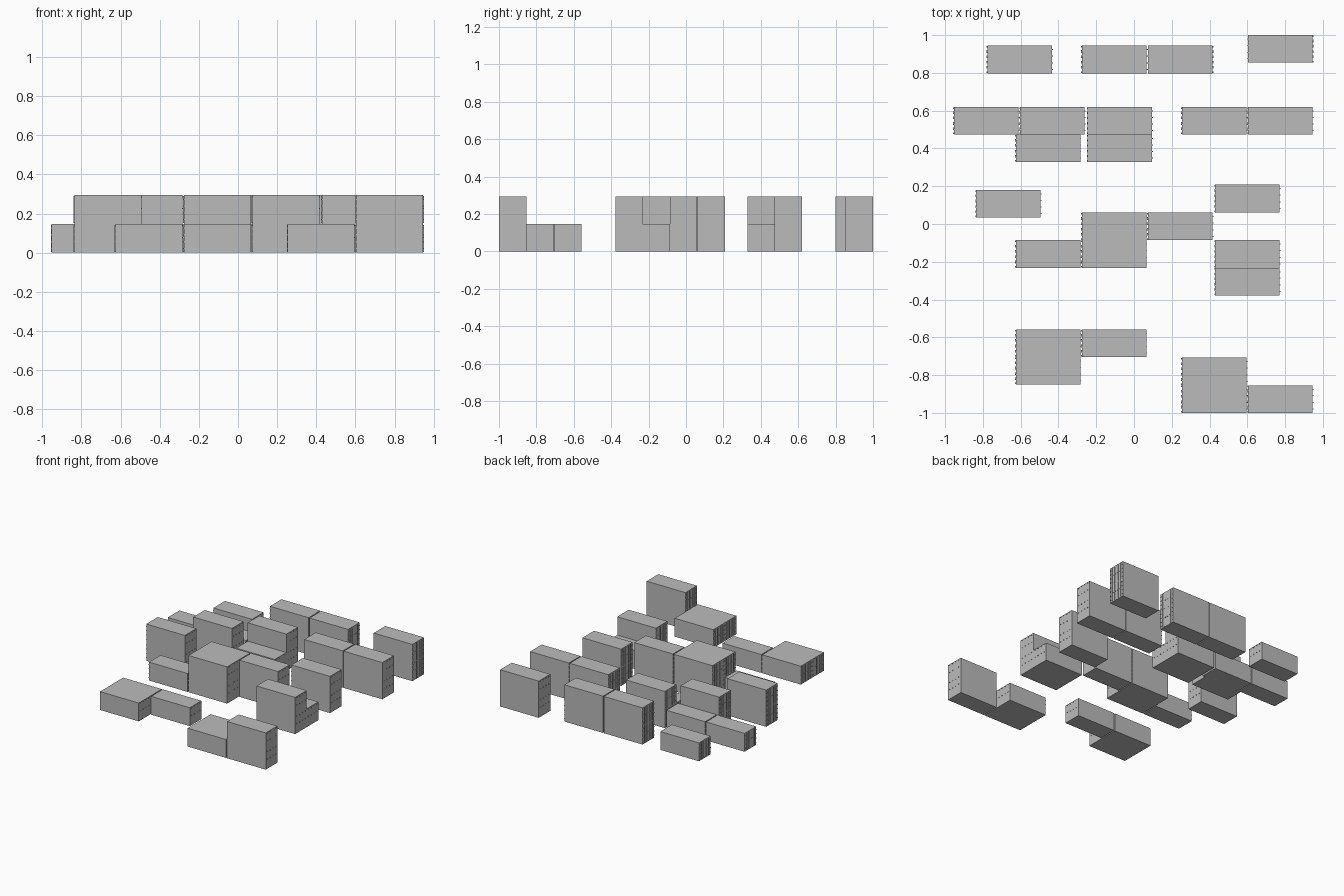
import bpy
import bmesh
from mathutils import Matrix, Vector

cube = bpy.data.objects.get("Cube")
if cube:
    bpy.data.objects.remove(cube)

# One container: length, width and height
L, W, H = 0.35, 0.146, 0.147
PROUD = 0.004


def material(name, value):
    mat = bpy.data.materials.new(name)
    mat.use_nodes = True
    colour = (value, value, value, 1)
    mat.diffuse_color = colour
    mat.node_tree.nodes["Principled BSDF"].inputs["Base Color"].default_value = colour
    return mat


steel = material("grey steel", 0.5)


def box(bm, centre, size):
    m = Matrix.Translation(centre) @ Matrix.Diagonal((*size, 1))
    bmesh.ops.create_cube(bm, size=1, matrix=m)


def container_mesh():
    bm = bmesh.new()
    box(bm, (0, 0, H / 2), (L - 2 * PROUD, W, H))
    end = L / 2 - PROUD / 2
    # Door end: locking bars, handles and hinges
    for side in (-1, 1):
        for y in (0.02, 0.047):
            box(bm, (-end, side * y, H / 2), (PROUD, 0.004, H * 0.94))
            box(bm, (-end, side * (y - 0.006), H * 0.52), (PROUD, 0.012, 0.004))
        for z in (0.15, 0.38, 0.62, 0.85):
            box(bm, (-end, side * 0.067, H * z), (PROUD, 0.008, 0.006))
    # Plain end: two rows of bolts
    for y in (-0.052, -0.018, 0.018, 0.052):
        for z in (0.53, 0.94):
            box(bm, (end, y, H * z), (PROUD, 0.005, 0.005))
    mesh = bpy.data.meshes.new("container")
    bm.to_mesh(mesh)
    bm.free()
    mesh.materials.append(steel)
    return mesh


mesh = container_mesh()


def stack(name, x, y, levels=1, turned=False):
    """Stack containers; x and y give the low corner of the footprint."""
    for level in range(levels):
        ob = bpy.data.objects.new(f"{name}_container_{level + 1}", mesh)
        ob.location = Vector((x + L / 2, y + W / 2, level * H))
        ob.rotation_euler.z = 3.14159 if turned else 0
        bpy.context.collection.objects.link(ob)


# Back row
stack("back_left", 0.6, 0.854, 2, True)
stack("back_inner_left", 0.07, 0.798, 2, True)
stack("back_inner_right", -0.28, 0.798, 2)
stack("back_right", -0.78, 0.798)

# Second row
stack("second_far_left", 0.6, 0.474, 2)
stack("second_left", 0.25, 0.474, 2)
stack("second_middle", -0.25, 0.474, 2)
stack("second_right", -0.607, 0.474)
stack("second_far_right", -0.957, 0.474)
stack("second_front_middle", -0.25, 0.328)
stack("second_front_right", -0.63, 0.328, 2)

# Centre group
stack("centre_right", -0.84, 0.034, 2)
stack("centre_left", 0.425, 0.062, 2)
stack("centre_middle_left", 0.07, -0.086, 2)
stack("centre_middle_right", -0.28, -0.086, 2)
stack("centre_front_middle", -0.28, -0.232, 2)
stack("centre_front_right", -0.63, -0.232)
stack("centre_front_left", 0.425, -0.232)
stack("centre_outer_left", 0.425, -0.378, 2)

# Front row
stack("front_middle", -0.28, -0.704)
stack("front_right", -0.63, -0.704)
stack("front_outer_right", -0.63, -0.85)
stack("front_inner_left", 0.25, -0.854)
stack("front_left", 0.25, -1.0)
stack("front_far_left", 0.6, -1.0, 2)
